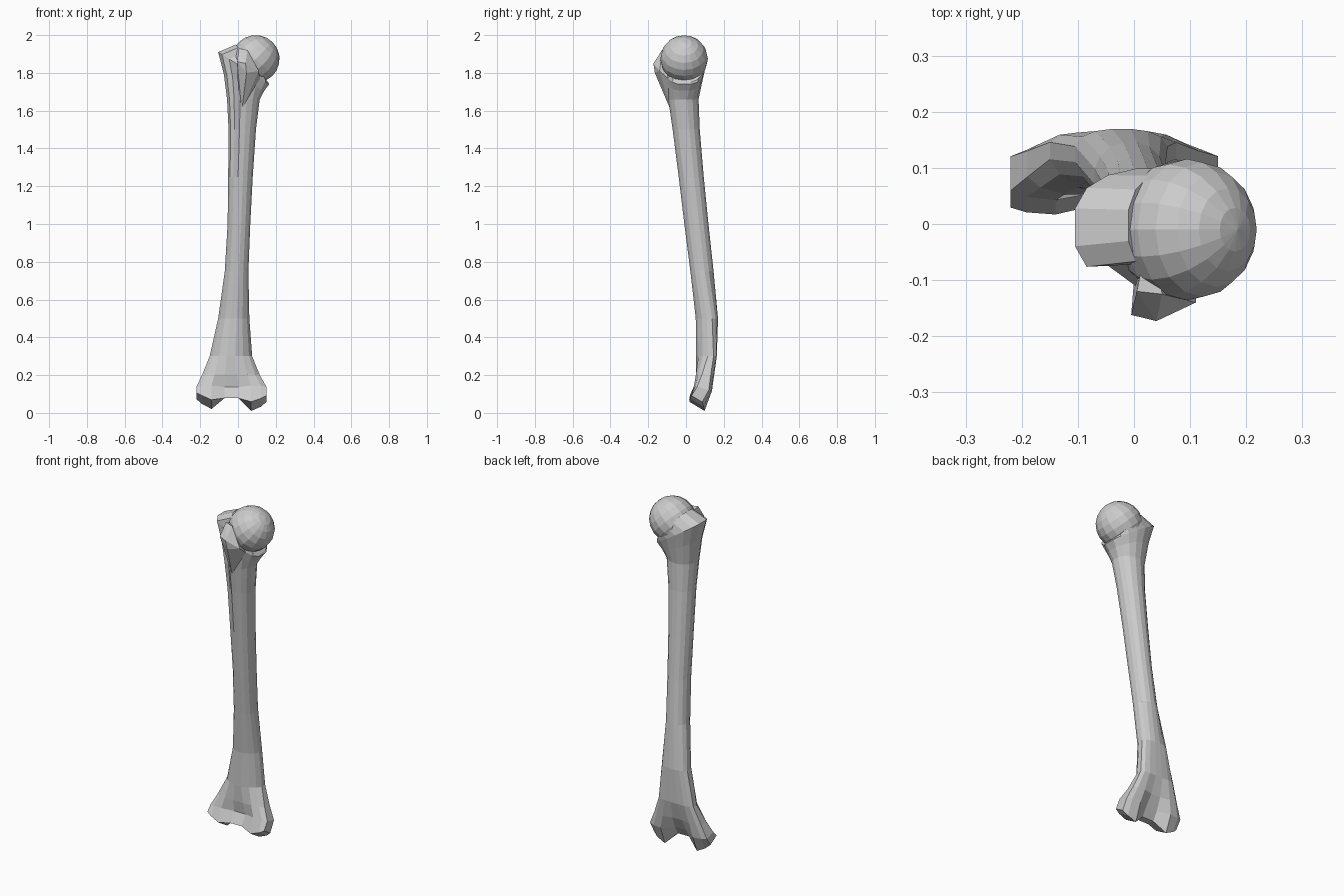
import bpy, bmesh, math
from mathutils import Vector

cube = bpy.data.objects.get("Cube")
if cube:
    bpy.data.objects.remove(cube, do_unlink=True)

# One plain grey for the whole model
grey = bpy.data.materials.new("bone_grey")
grey.use_nodes = True
COLOUR = (0.6, 0.6, 0.6, 1)
grey.diffuse_color = COLOUR
grey.node_tree.nodes["Principled BSDF"].inputs["Base Color"].default_value = COLOUR


def finish(bm, name):
    bmesh.ops.recalc_face_normals(bm, faces=bm.faces)
    mesh = bpy.data.meshes.new(name)
    bm.to_mesh(mesh)
    bm.free()
    mesh.materials.append(grey)
    obj = bpy.data.objects.new(name, mesh)
    bpy.context.collection.objects.link(obj)
    return obj


SIDES = 16
HALF = SIDES // 2


def ring(bm, z, xs, ys, lean_x=0, lean_y=0, box=0.9, bow=0, fossa=0, groove=0, drops=None):
    """One cross-section; columns count from +x (0) to -x (7), front and back alike."""
    cx, cy = sum(xs) / 2, sum(ys) / 2
    rx, ry = (xs[1] - xs[0]) / 2, (ys[1] - ys[0]) / 2
    verts = []
    for k in range(SIDES):
        a = (k + 0.5) * math.tau / SIDES
        u, s = math.cos(a), math.sin(a)
        side = 1 if s > 0 else -1
        col = k if k < HALF else SIDES - 1 - k
        y = cy + side * ry * abs(s) ** box + bow * u * u
        if col in (3, 4):
            y -= fossa * (1.2 if side > 0 else -0.8)
        if col == 5 and side < 0:
            y += groove
        x = cx + rx * u / math.cos(math.pi / SIDES)
        h = drops[col] if drops else z
        slope = 0 if drops and col in (3, 4) else lean_y
        verts.append(bm.verts.new((x, y, h - (x - cx) * lean_x - (y - cy) * slope)))
    return verts


# Shaft: lofted from the forked lower end to the slanted neck
bm = bmesh.new()
fork = [0.075, 0.055, 0.035, 0.078, 0.078, 0.045, 0.07, 0.09]
rings = [
    ring(bm, 0.05, (-0.22, 0.15), (0.015, 0.1), lean_y=0.6, box=0.25, fossa=0.022, drops=fork),
    ring(bm, 0.13, (-0.22, 0.15), (0.04, 0.14), lean_y=0.3, box=0.3, fossa=0.032),
    ring(bm, 0.2, (-0.19, 0.115), (0.045, 0.15), lean_y=0.1, box=0.5, bow=0.01, fossa=0.012),
    ring(bm, 0.3, (-0.15, 0.075), (0.05, 0.163), box=0.8, bow=0.025),
    ring(bm, 0.5, (-0.105, 0.06), (0.05, 0.17), bow=0.015),
    ring(bm, 0.75, (-0.07, 0.055), (0.022, 0.147)),
    ring(bm, 1.0, (-0.055, 0.065), (-0.01, 0.12)),
    ring(bm, 1.25, (-0.052, 0.078), (-0.04, 0.095), groove=0.006),
    ring(bm, 1.5, (-0.05, 0.095), (-0.072, 0.074), groove=0.015),
    ring(bm, 1.66, (-0.058, 0.115), (-0.095, 0.068), groove=0.022),
    ring(bm, 1.75, (-0.075, 0.14), (-0.105, 0.085), lean_x=0.4, box=0.8, groove=0.025),
    ring(bm, 1.825, (-0.105, 0.165), (-0.112, 0.1), lean_x=0.63, box=0.7, groove=0.025),
    ring(bm, 1.85, (-0.01, 0.16), (-0.105, 0.1), lean_x=1.18, box=0.8, groove=0.02),
]
for low, high in zip(rings, rings[1:]):
    for i in range(SIDES):
        j = (i + 1) % SIDES
        bm.faces.new((low[i], low[j], high[j], high[i]))
for end in (rings[0], rings[-1]):
    for k in range(HALF - 1):
        bm.faces.new((end[k], end[k + 1], end[SIDES - 2 - k], end[SIDES - 1 - k]))
finish(bm, "shaft")

# Ball head, its pole along the neck axis
bm = bmesh.new()
bmesh.ops.create_uvsphere(bm, u_segments=16, v_segments=10, radius=0.126)
head = finish(bm, "ball_head")
head.location = (0.094, -0.01, 1.874)
head.rotation_euler = Vector((0.72, 0, 0.7)).to_track_quat("Z", "Y").to_euler()

# Front knob beside the groove
bm = bmesh.new()
for p in [(-0.005, -0.162, 1.86), (0.04, -0.173, 1.85), (0.045, -0.165, 1.8),
          (0.11, -0.14, 1.81), (0.005, -0.12, 1.93), (0.05, -0.125, 1.92),
          (0, -0.1, 1.72), (0.06, -0.105, 1.7), (0.12, -0.06, 1.74),
          (0.02, -0.08, 1.6), (0.02, 0, 1.7), (0.03, 0, 1.88)]:
    bm.verts.new(p)
hull = bmesh.ops.convex_hull(bm, input=bm.verts)
bmesh.ops.delete(bm, geom=list(set(hull["geom_interior"])), context="VERTS")
finish(bm, "front_knob")
